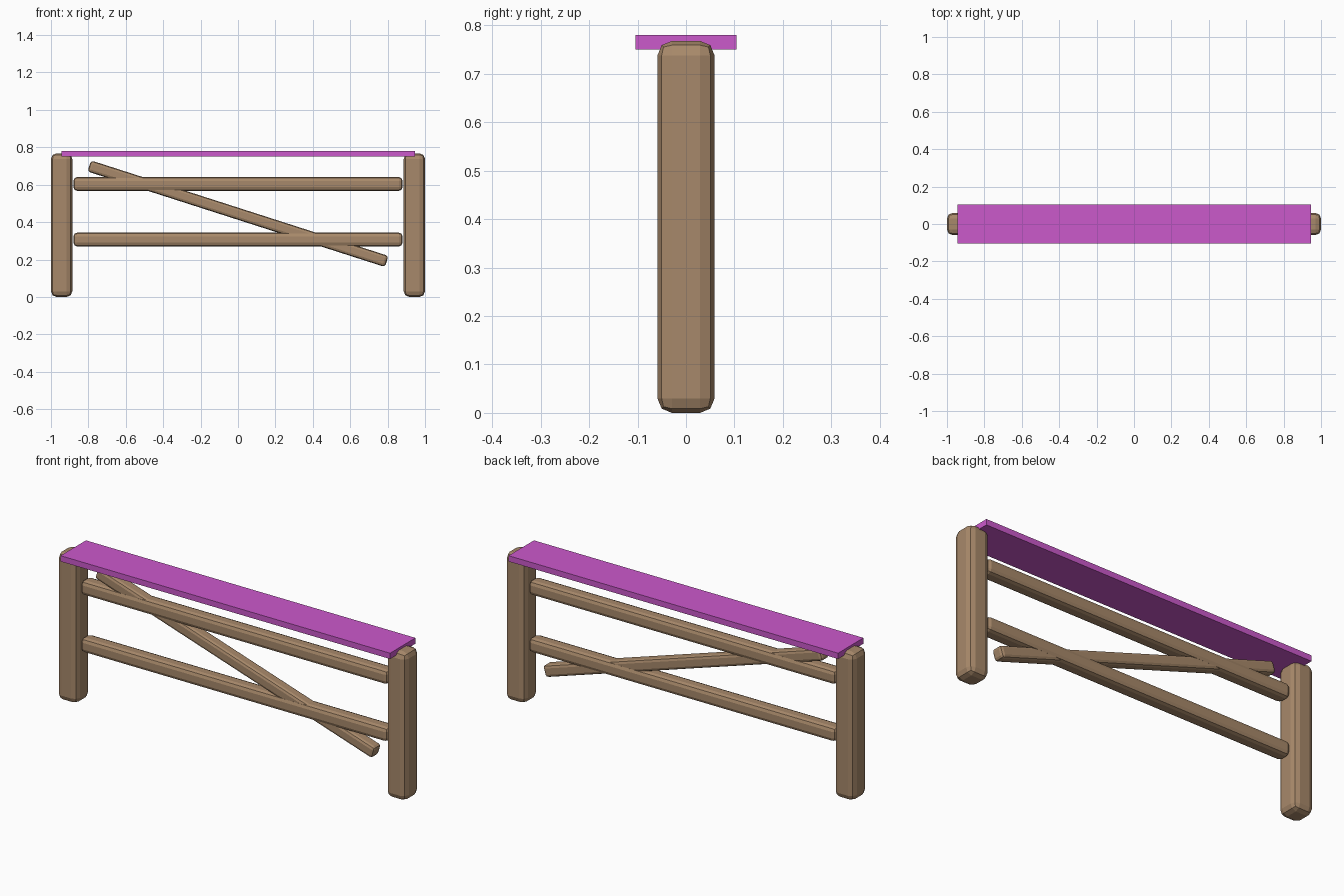
import bpy
import math

cube = bpy.data.objects.get("Cube")
if cube:
    bpy.data.objects.remove(cube, do_unlink=True)


def make_material(name, color):
    mat = bpy.data.materials.new(name)
    mat.use_nodes = True
    mat.diffuse_color = color
    mat.node_tree.nodes["Principled BSDF"].inputs["Base Color"].default_value = color
    return mat


wood = make_material("brown wood", (0.39, 0.25, 0.145, 1))
magenta = make_material("magenta", (0.6, 0.1, 0.6, 1))


def beam(name, center, size, mat, bevel=0.0, tilt=0.0):
    """Box with rounded edges, tilted about the depth axis."""
    bpy.ops.mesh.primitive_cube_add(size=1, location=center)
    obj = bpy.context.object
    obj.name = name
    obj.data.name = name
    obj.scale = size
    bpy.ops.object.transform_apply(location=False, rotation=False, scale=True)
    obj.rotation_euler.y = tilt
    obj.data.materials.append(mat)
    if bevel:
        mod = obj.modifiers.new("rounded edges", "BEVEL")
        mod.width = bevel
        mod.segments = 2
    return obj


# Upright posts
for side, sign in (("left", 1), ("right", -1)):
    beam(side + "_post", (sign * 0.943, 0, 0.384), (0.114, 0.118, 0.768), wood, 0.03)

# Horizontal rails
for level, height in (("lower", 0.307), ("upper", 0.604)):
    beam(level + "_rail", (0, 0, height), (1.76, 0.074, 0.074), wood, 0.02)

# Diagonal brace between the posts
beam("diagonal_brace", (0, 0, 0.445), (1.67, 0.062, 0.062), wood, 0.015, math.radians(17.8))

# Flat top board
beam("top_board", (0, 0, 0.765), (1.89, 0.208, 0.03), magenta)
